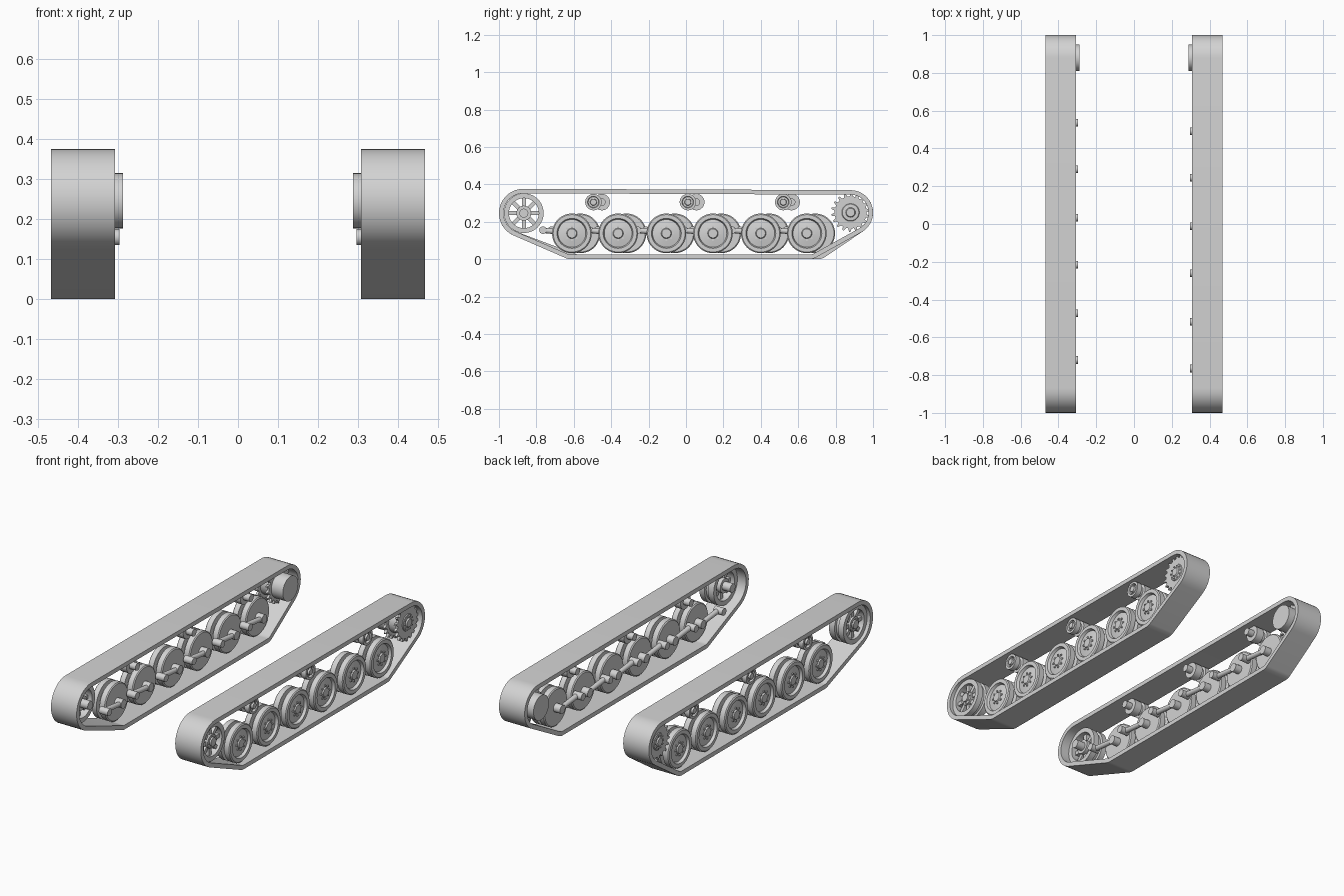
import bpy, bmesh, math
from mathutils import Vector, Matrix

if "Cube" in bpy.data.objects:
    bpy.data.objects.remove(bpy.data.objects["Cube"], do_unlink=True)

GREY = (0.65, 0.65, 0.65, 1.0)
metal = bpy.data.materials.new("light_grey_metal")
metal.use_nodes = True
metal.diffuse_color = GREY
metal.node_tree.nodes["Principled BSDF"].inputs["Base Color"].default_value = GREY


def finish(bm, name, side, y=0, z=0):
    """Mirror to the given side, shade smooth with sharp edges, place."""
    bmesh.ops.remove_doubles(bm, verts=bm.verts[:], dist=1e-5)
    for v in bm.verts:
        v.co.x *= side
    bmesh.ops.recalc_face_normals(bm, faces=bm.faces[:])
    for f in bm.faces:
        f.smooth = True
    for e in bm.edges:
        e.smooth = e.calc_face_angle(0) < math.radians(35)
    mesh = bpy.data.meshes.new(name)
    bm.to_mesh(mesh)
    bm.free()
    mesh.materials.append(metal)
    ob = bpy.data.objects.new(name, mesh)
    ob.location = (0, y, z)
    bpy.context.collection.objects.link(ob)
    return ob


def lathe(bm, profile, steps=40, y=0, z=0, closed=False):
    """Turn (radius, x) points around an axis parallel to x."""
    pts = [bm.verts.new((x, y, z + r)) for r, x in profile]
    edges = [bm.edges.new(p) for p in zip(pts, pts[1:])]
    if closed:
        edges.append(bm.edges.new((pts[-1], pts[0])))
    bmesh.ops.spin(bm, geom=pts + edges, cent=(0, y, z), axis=(1, 0, 0),
                   angle=math.tau, steps=steps, use_merge=False)


def cyl(bm, r, x0, x1, y=0, z=0, steps=24):
    lathe(bm, [(0, x0), (r, x0), (r, x1), (0, x1)], steps, y, z)


def bolts(bm, count, ring, r, x0, x1):
    for i in range(count):
        a = math.tau * i / count
        cyl(bm, r, x0, x1, ring * math.cos(a), ring * math.sin(a), 6)


def rod(bm, a, b, r0, r1):
    """Tapered bar between two points."""
    d = Vector(b) - Vector(a)
    m = Matrix.Translation((Vector(a) + Vector(b)) / 2) @ d.to_track_quat('Z', 'Y').to_matrix().to_4x4()
    bmesh.ops.create_cone(bm, cap_ends=True, segments=16, radius1=r0, radius2=r1,
                          depth=d.length, matrix=m)


def belt_outline(circles, inset, steps=16):
    """Taut loop around circles (y, z, r), counter-clockwise."""
    n = len(circles)
    phi = []
    for i in range(n):
        a, b = circles[i], circles[(i + 1) % n]
        dy, dz = b[0] - a[0], b[1] - a[1]
        phi.append(math.atan2(dz, dy) - math.acos((a[2] - b[2]) / math.hypot(dy, dz)))
    out = []
    for i, (y, z, r) in enumerate(circles):
        span = (phi[i] - phi[i - 1]) % math.tau
        for k in range(steps + 1):
            t = phi[i - 1] + span * k / steps
            out.append((y + (r - inset) * math.cos(t), z + (r - inset) * math.sin(t)))
    return out


def track(side, shift):
    circles = [(-0.87, 0.246, 0.13), (-0.615 + shift, 0.07, 0.07),
               (0.66 + shift, 0.07, 0.07), (0.88, 0.249, 0.12)]
    outer, inner = belt_outline(circles, 0), belt_outline(circles, 0.024)
    bm = bmesh.new()
    loops = [[bm.verts.new((x, y, z)) for y, z in line]
             for line, x in ((outer, 0.308), (outer, 0.468), (inner, 0.468), (inner, 0.308))]
    n = len(outer)
    for j in range(4):
        a, b = loops[j], loops[(j + 1) % 4]
        for i in range(n):
            k = (i + 1) % n
            bm.faces.new((a[i], a[k], b[k], b[i]))
    finish(bm, "track_belt", side)


def road_wheel(side, y):
    bm = bmesh.new()
    # paired tyres with a dished outer face
    lathe(bm, [(0, .45), (.024, .45), (.028, .443), (.048, .44), (.074, .435), (.08, .45),
               (.1, .45), (.106, .445), (.106, .415), (.08, .412), (.08, .398),
               (.106, .395), (.106, .365), (.1, .36), (0, .36)], 48)
    bolts(bm, 8, 0.036, 0.006, 0.43, 0.447)
    finish(bm, "road_wheel", side, y, 0.138)
    # trailing suspension arm
    bm = bmesh.new()
    cyl(bm, 0.02, 0.297, 0.352, -0.155, 0.017)
    cyl(bm, 0.024, 0.318, 0.37)
    rod(bm, (0.334, -0.155, 0.017), (0.334, 0, 0), 0.015, 0.013)
    finish(bm, "suspension_arm", side, y, 0.138)


def return_roller(side, y):
    bm = bmesh.new()
    lathe(bm, [(0, .45), (.016, .45), (.018, .438), (.028, .436), (.031, .447), (.044, .447),
               (.044, .418), (.03, .416), (.03, .398), (.044, .396), (.044, .35), (0, .35)], 32)
    bolts(bm, 6, 0.023, 0.004, 0.43, 0.442)
    cyl(bm, 0.02, 0.312, 0.36)
    finish(bm, "return_roller", side, y, 0.305)


def idler(side):
    bm = bmesh.new()
    lathe(bm, [(.106, .45), (.106, .418), (.094, .415), (.094, .398), (.106, .395),
               (.106, .36), (.08, .36), (.08, .45)], 48, closed=True)
    cyl(bm, 0.04, 0.365, 0.445)
    cyl(bm, 0.024, 0.315, 0.455)
    bolts(bm, 8, 0.032, 0.004, 0.44, 0.45)
    for i in range(8):
        a = math.tau * i / 8
        m = (Matrix.Rotation(a, 4, 'X') @ Matrix.Translation((0.41, 0.06, 0))
             @ Matrix.Diagonal((0.05, 0.055, 0.022, 1)))
        bmesh.ops.create_cube(bm, size=1, matrix=m)
    finish(bm, "idler_wheel", side, -0.867, 0.246)


def sprocket(side):
    bm = bmesh.new()
    teeth = 18
    for x0 in (0.36, 0.428):
        ring = []
        for i in range(teeth * 4):
            r = (0.086, 0.104, 0.104, 0.086)[i % 4]
            a = math.tau * (i + (0.25, 0.1, -0.1, -0.25)[i % 4]) / (teeth * 4)
            ring.append(bm.verts.new((x0, r * math.cos(a), r * math.sin(a))))
        face = bm.faces.new(ring)
        ext = bmesh.ops.extrude_face_region(bm, geom=[face], use_keep_orig=True)
        bmesh.ops.translate(bm, vec=(0.014, 0, 0),
                            verts=[v for v in ext["geom"] if isinstance(v, bmesh.types.BMVert)])
    lathe(bm, [(0, .455), (.022, .455), (.026, .448), (.044, .446), (.048, .441),
               (.07, .441), (.07, .36), (0, .36)])
    bolts(bm, 10, 0.036, 0.005, 0.44, 0.452)
    finish(bm, "drive_sprocket", side, 0.88, 0.25)
    # drive housing on the inner side
    bm = bmesh.new()
    cyl(bm, 0.069, 0.288, 0.362, steps=40)
    finish(bm, "drive_housing", side, 0.88, 0.246)


for side, shift in ((1, 0.0), (-1, 0.045)):
    track(side, shift)
    for y in (-0.61, -0.363, -0.105, 0.144, 0.4, 0.646):
        road_wheel(side, y + shift)
    for y in (-0.495, 0.01, 0.52):
        return_roller(side, y + shift)
    idler(side)
    sprocket(side)
